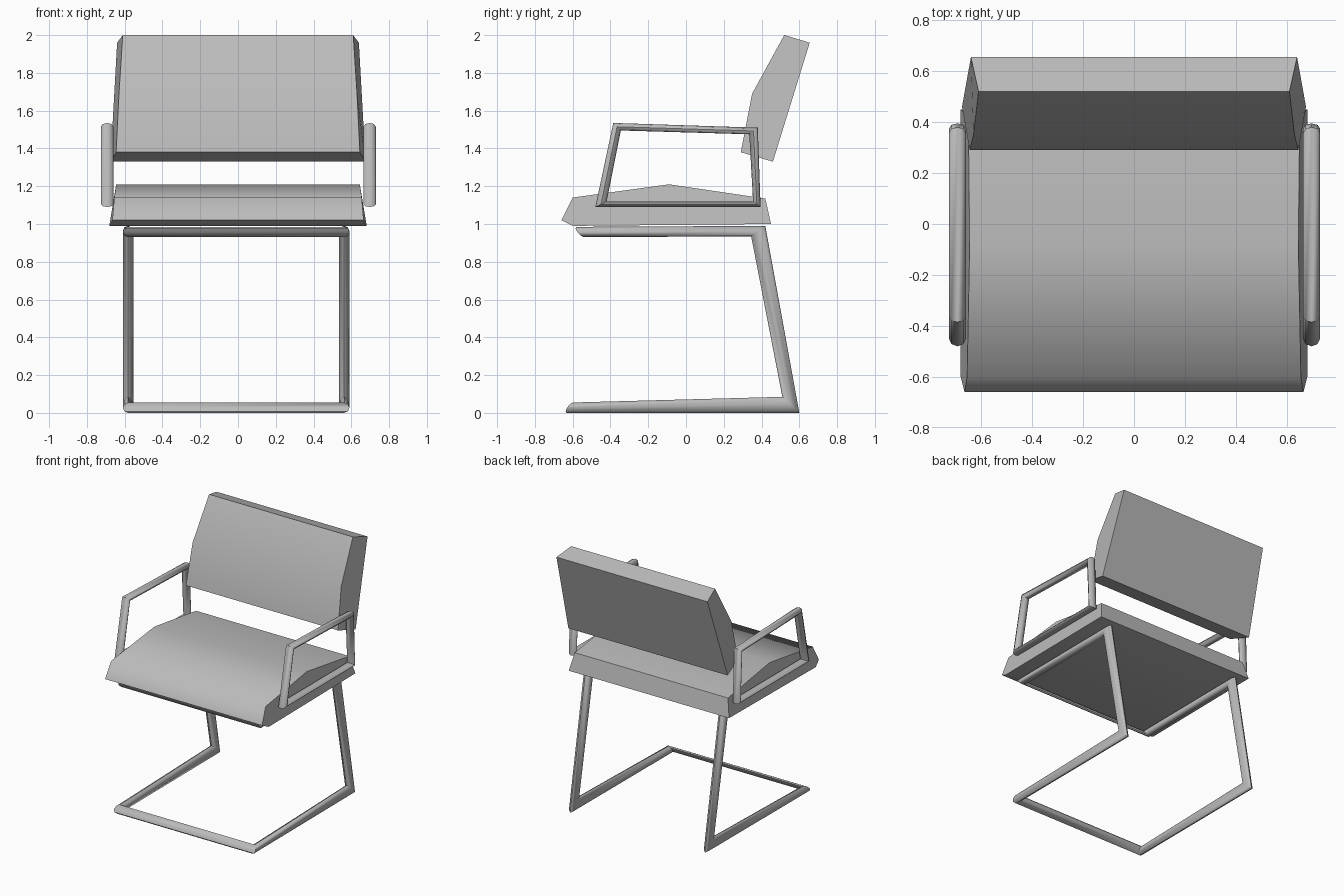
import bpy, math
from mathutils import Vector

old = bpy.data.objects.get("Cube")
if old:
    bpy.data.objects.remove(old, do_unlink=True)

grey = bpy.data.materials.new("grey")
grey.use_nodes = True
grey.diffuse_color = (0.5, 0.5, 0.5, 1)
grey.node_tree.nodes["Principled BSDF"].inputs["Base Color"].default_value = (0.5, 0.5, 0.5, 1)


def make_object(name, verts, faces, angle):
    mesh = bpy.data.meshes.new(name)
    mesh.from_pydata(verts, [], faces)
    mesh.materials.append(grey)
    obj = bpy.data.objects.new(name, mesh)
    bpy.context.collection.objects.link(obj)
    bpy.ops.object.select_all(action='DESELECT')
    obj.select_set(True)
    bpy.context.view_layer.objects.active = obj
    # consistent outward normals
    bpy.ops.object.mode_set(mode='EDIT')
    bpy.ops.mesh.select_all(action='SELECT')
    bpy.ops.mesh.normals_make_consistent(inside=False)
    bpy.ops.object.mode_set(mode='OBJECT')
    bpy.ops.object.shade_smooth_by_angle(angle=math.radians(angle))
    return obj


def cushion(name, profile):
    """Side profile of (half width, y, z) points spanned from right to left."""
    n = len(profile)
    verts = [(s * w, y, z) for s in (-1, 1) for w, y, z in profile]
    faces = [(i, (i + 1) % n, n + (i + 1) % n, n + i) for i in range(n)]
    faces += [tuple(range(n)), tuple(range(n, 2 * n))]
    return make_object(name, verts, faces, 60)


def tube_loop(name, rings, sides=8):
    """Closed tube through mitred rings of (centre, side axis, inner axis)."""
    verts, faces = [], []
    count = len(rings)
    for c, u, v in rings:
        for k in range(sides):
            a = math.tau * k / sides
            verts.append(c + u * math.cos(a) + v * math.sin(a))
    for r in range(count):
        for k in range(sides):
            a, b = r * sides, (r + 1) % count * sides
            k2 = (k + 1) % sides
            faces.append((a + k, a + k2, b + k2, b + k))
    return make_object(name, verts, faces, 50)


def corner(x, outer, inner, side):
    """Ring from the outer and inner (y, z) points of a bend."""
    o, i = Vector((x, *outer)), Vector((x, *inner))
    return (o + i) / 2, Vector(side), (i - o) / 2


# Upholstery
cushion("seat", [(.68, -.60, .99), (.665, -.66, 1.02), (.655, -.60, 1.14),
                 (.645, -.09, 1.21), (.65, .42, 1.135), (.68, .45, 1.0)])
cushion("backrest", [(.645, .29, 1.38), (.675, .46, 1.33), (.64, .655, 1.96),
                     (.61, .52, 2.0), (.63, .35, 1.69)])

# Cantilever frame: one closed loop, right half mirrored to the left
right = [corner(-.572, (-.632, 0), (-.598, .055), (.028, .015, 0)),
         corner(-.572, (.60, 0), (.51, .085), (.028, 0, 0)),
         corner(-.572, (.42, .99), (.345, .935), (.028, 0, 0)),
         corner(-.572, (-.58, .985), (-.54, .93), (.028, .015, 0))]
flip = Vector((-1, 1, 1))
left = [(c * flip, u * flip, v * flip) for c, u, v in reversed(right)]
frame = tube_loop("cantilever_frame", right + left)
frame.location.x = -.01

# Armrests
for name, x in (("right_armrest", -.693), ("left_armrest", .697)):
    bends = [((-.48, 1.09), (-.42, 1.12)), ((-.385, 1.535), (-.345, 1.495)),
             ((.38, 1.51), (.335, 1.475)), ((.395, 1.09), (.355, 1.12))]
    tube_loop(name, [corner(x, o, i, (.033, 0, 0)) for o, i in bends])
